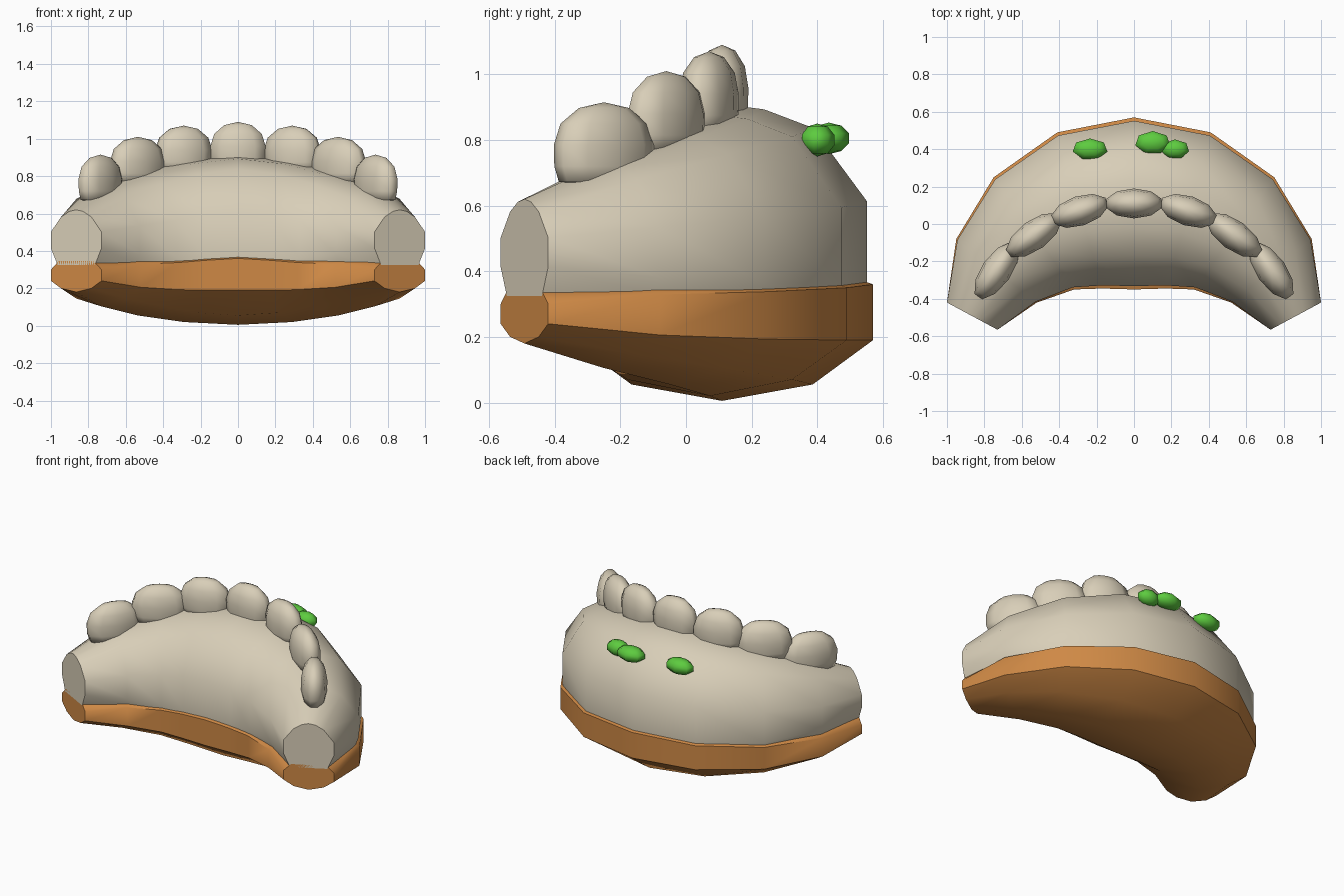
import bpy, bmesh, math
from mathutils import Vector, Matrix

cube = bpy.data.objects.get("Cube")
if cube:
    bpy.data.objects.remove(cube, do_unlink=True)


def material(name, rgb):
    m = bpy.data.materials.new(name)
    m.use_nodes = True
    col = (*rgb, 1)
    m.diffuse_color = col
    m.node_tree.nodes["Principled BSDF"].inputs["Base Color"].default_value = col
    return m


cream = material("cream", (0.69, 0.62, 0.48))
orange = material("orange", (0.62, 0.25, 0.06))
green = material("green", (0.11, 0.6, 0.05))


def finish(bm, name, mat, angle=50):
    bmesh.ops.recalc_face_normals(bm, faces=bm.faces)
    me = bpy.data.meshes.new(name)
    bm.to_mesh(me)
    bm.free()
    ob = bpy.data.objects.new(name, me)
    bpy.context.collection.objects.link(ob)
    me.materials.append(mat)
    bpy.ops.object.select_all(action='DESELECT')
    ob.select_set(True)
    bpy.context.view_layer.objects.active = ob
    bpy.ops.object.shade_smooth_by_angle(angle=math.radians(angle))
    return ob


# Arch stations from the middle to the left tip: outer and inner edge points
outer = [(0, .57), (.41, .49), (.75, .25), (.95, -.08), (1, -.42)]
inner = [(0, -.35), (.17, -.345), (.32, -.35), (.52, -.42), (.73, -.565)]
seam = [.37, .36, .35, .35, .345]       # top of the base
ridge = [.91, .88, .82, .73, .62]       # top of the gum
keel = [.005, .02, .055, .105, .18]     # bottom of the base


def gum_section(i):
    k = (i / 4) ** 4
    lo, h = seam[i] - .02, ridge[i] - seam[i] + .02
    edge = .02 * (1 - k)
    half = [(edge + .13 * k, 0), (edge, .05 + .25 * k), (edge, .47 + .13 * k),
            (.2, .87), (.36, .97)]
    half = [(t, lo + f * h) for t, f in half]
    return half + [(.5, ridge[i])] + [(1 - t, z) for t, z in reversed(half)]


def base_section(i):
    k = (i / 4) ** 4
    half = [(.03 + .12 * k, seam[i]), (0, seam[i] - .01 - .035 * k),
            (0, .19 + .05 * k), (.2, keel[i] + .05 - .03 * k)]
    return half + [(.5, keel[i])] + [(1 - t, z) for t, z in reversed(half)]


def arch(name, section, mat):
    bm = bmesh.new()
    rings = []
    for j in range(-4, 5):
        i, side = abs(j), (-1 if j < 0 else 1)
        o, n = Vector(outer[i]), Vector(inner[i])
        ring = []
        for t, z in section(i):
            p = o.lerp(n, t)
            ring.append(bm.verts.new((side * p.x, p.y, z)))
        rings.append(ring)
    for a, b in zip(rings, rings[1:]):
        for q in range(len(a)):
            r = (q + 1) % len(a)
            bm.faces.new((a[q], a[r], b[r], b[q]))
    bm.faces.new(rings[0])
    bm.faces.new(rings[-1])
    return finish(bm, name, mat)


arch("gum_body", gum_section, cream)
arch("lower_base", base_section, orange)


# Domed teeth along the ridge, with straight buried roots
def tooth(name, x, y, length, top, angle):
    bm = bmesh.new()
    bmesh.ops.create_uvsphere(bm, u_segments=10, v_segments=6, radius=1)
    for v in bm.verts:
        if v.co.z < -.01:
            flat = Vector((v.co.x, v.co.y))
            if flat.length > .1:
                flat = flat.normalized() * (.99 if v.co.z > -.6 else .9)
            v.co.x, v.co.y = flat
    bm.transform(Matrix.Translation((x, y, top - .13))
                 @ Matrix.Rotation(angle, 4, 'Z')
                 @ Matrix.Diagonal((length, .08, .13, 1)))
    finish(bm, name, cream, 70)


tooth("middle_tooth", 0, .11, .155, 1.09, 0)
for label, x, y, length, top, deg in (("inner", .29, .07, .16, 1.07, -18),
                                      ("middle_side", .535, -.06, .175, 1.01, -36),
                                      ("outer", .735, -.25, .178, .915, -55)):
    for side, s in (("left", 1), ("right", -1)):
        tooth(f"{side}_{label}_tooth", s * x, y, length, top, s * math.radians(deg))


# Green scraps stuck on the back slope
for n, (loc, size) in enumerate((((.1, .435, .805), (.1, .065, .048)),
                                 ((.22, .4, .8), (.08, .055, .05)),
                                 ((-.235, .4, .8), (.1, .06, .05)))):
    bm = bmesh.new()
    bmesh.ops.create_uvsphere(bm, u_segments=7, v_segments=5, radius=1)
    bm.transform(Matrix.Translation(loc) @ Matrix.Diagonal((*size, 1)))
    finish(bm, f"green_scrap_{n + 1}", green, 70)
